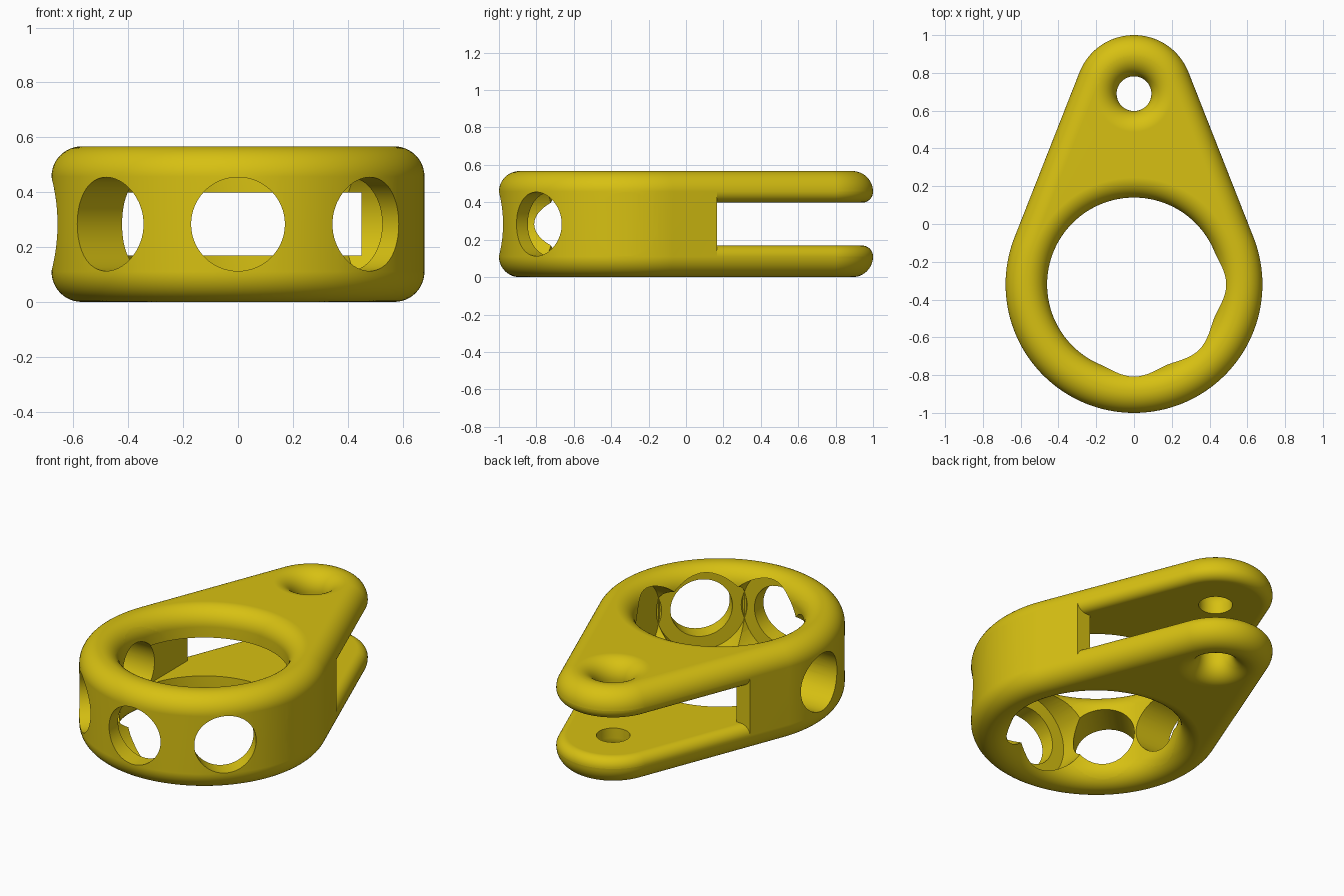
import bpy, bmesh, math
from mathutils import Matrix, Vector

if "Cube" in bpy.data.objects:
    bpy.data.objects.remove(bpy.data.objects["Cube"])

H = 0.567                       # total height
MID = H / 2
BIG_Y, BIG_R = -0.32, 0.68      # ring end of the outline
TIP_Y, TIP_R = 0.69, 0.31       # pin end of the outline
FILLET = 0.11
SLOT_Y, SLOT_HALF = 0.165, 0.115
ARC = 12


def outline(inset):
    """Teardrop around the two circles, moved inward by inset."""
    t = math.asin((BIG_R - TIP_R) / (TIP_Y - BIG_Y))
    pts = []
    for cy, r, a0, a1, n in ((BIG_Y, BIG_R, math.pi - t, 2 * math.pi + t, 96),
                             (TIP_Y, TIP_R, t, math.pi - t, 48)):
        for i in range(n + 1):
            a = a0 + (a1 - a0) * i / n
            pts.append(((r - inset) * math.cos(a), cy + (r - inset) * math.sin(a)))
    return pts


def circle(cy, r, n=96):
    return [(r * math.cos(2 * math.pi * i / n), cy + r * math.sin(2 * math.pi * i / n))
            for i in range(n)]


def finish(bm, name):
    bmesh.ops.recalc_face_normals(bm, faces=bm.faces)
    me = bpy.data.meshes.new(name)
    bm.to_mesh(me)
    bm.free()
    ob = bpy.data.objects.new(name, me)
    bpy.context.collection.objects.link(ob)
    return ob


def loft(name, rings, cut_y=None):
    """Skin a stack of (points, z) rings and cap both ends."""
    bm = bmesh.new()
    loops = [[bm.verts.new((x, y, z)) for x, y in pts] for pts, z in rings]
    n = len(loops[0])
    for a, b in zip(loops, loops[1:]):
        for i in range(n):
            j = (i + 1) % n
            bm.faces.new((a[i], a[j], b[j], b[i]))
    bm.faces.new(loops[0])
    bm.faces.new(loops[-1])
    if cut_y is not None:
        cut = bmesh.ops.bisect_plane(bm, geom=bm.verts[:] + bm.edges[:] + bm.faces[:],
                                     plane_co=(0, cut_y, 0), plane_no=(0, 1, 0),
                                     clear_inner=True)
        edges = [e for e in cut["geom_cut"] if isinstance(e, bmesh.types.BMEdge)]
        bmesh.ops.contextual_create(bm, geom=edges)
    return finish(bm, name)


def quarter(r):
    """Points (r sin, r cos) along a quarter round."""
    return [(r * math.sin(math.pi / 2 * i / ARC), r * math.cos(math.pi / 2 * i / ARC))
            for i in range(ARC + 1)]


def round_hole(name, cy, r, f, n):
    """Hole cutter that flares out at the top and bottom faces."""
    top = [(r + f - c, H - f + s) for s, c in quarter(f)]
    top.append((r + f, H + 0.1))
    prof = [(rr, H - z) for rr, z in reversed(top)] + top
    return loft(name, [(circle(cy, rr, n), z) for rr, z in prof])


def box(name, lo, hi):
    bm = bmesh.new()
    bmesh.ops.create_cube(bm, size=1)
    for v in bm.verts:
        v.co = Vector([lo[k] + (v.co[k] + 0.5) * (hi[k] - lo[k]) for k in range(3)])
    return finish(bm, name)


def radial_hole(name, angle, r, d0, d1):
    """Cylinder pointing outward from the ring centre."""
    bm = bmesh.new()
    bmesh.ops.create_cone(bm, cap_ends=True, segments=64, radius1=r, radius2=r, depth=d1 - d0)
    m = (Matrix.Translation((0, BIG_Y, MID)) @ Matrix.Rotation(angle, 4, 'Z')
         @ Matrix.Translation(((d0 + d1) / 2, 0, 0)) @ Matrix.Rotation(math.pi / 2, 4, 'Y'))
    bm.transform(m)
    return finish(bm, name)


def cut(target, cutter):
    mod = target.modifiers.new("cut", 'BOOLEAN')
    mod.operation = 'DIFFERENCE'
    mod.solver = 'EXACT'
    mod.object = cutter
    bpy.context.view_layer.objects.active = target
    bpy.ops.object.modifier_apply(modifier=mod.name)
    bpy.data.objects.remove(cutter)


# Body with rounded rim
top = [(FILLET - c, H - FILLET + s) for s, c in quarter(FILLET)]
prof = [(i, H - z) for i, z in reversed(top)] + top
body = loft("clevis_body", [(outline(i), z) for i, z in prof])

# Main bore and pin hole, both flared
cut(body, round_hole("bore", BIG_Y, 0.46, 0.105, 128))
cut(body, round_hole("pin_hole", TIP_Y, 0.092, FILLET, 64))

# Slot between the arms, with rounded inner arm edges
q = 0.058
half = [(q - s, SLOT_HALF + q - c) for s, c in quarter(q)]
half += [(-0.003, SLOT_HALF + q), (-0.1, SLOT_HALF + q)]
rings = [(outline(i), MID + z) for i, z in half]
rings += [(outline(i), MID - z) for i, z in reversed(half)]
cut(body, loft("slot", rings, SLOT_Y))

# Window joining the bore to the slot
cut(body, box("window", (-0.45, BIG_Y, MID - SLOT_HALF), (0.45, SLOT_Y + 0.05, MID + SLOT_HALF)))

# Five stepped radial holes around the ring
for k in range(5):
    a = -math.pi + k * math.pi / 4
    cut(body, radial_hole("counterbore", a, 0.25, 0.1, 0.573))
    cut(body, radial_hole("side_hole", a, 0.171, 0.2, 0.9))

# Colour and shading
mat = bpy.data.materials.new("yellow")
mat.diffuse_color = (0.68, 0.53, 0.006, 1)
mat.use_nodes = True
mat.node_tree.nodes["Principled BSDF"].inputs["Base Color"].default_value = mat.diffuse_color
body.data.materials.clear()
body.data.materials.append(mat)
for p in body.data.polygons:
    p.material_index = 0
bpy.ops.object.select_all(action='DESELECT')
body.select_set(True)
bpy.context.view_layer.objects.active = body
bpy.ops.object.shade_smooth_by_angle(angle=math.radians(30))
wn = body.modifiers.new("weighted_normals", 'WEIGHTED_NORMAL')
wn.keep_sharp = True
